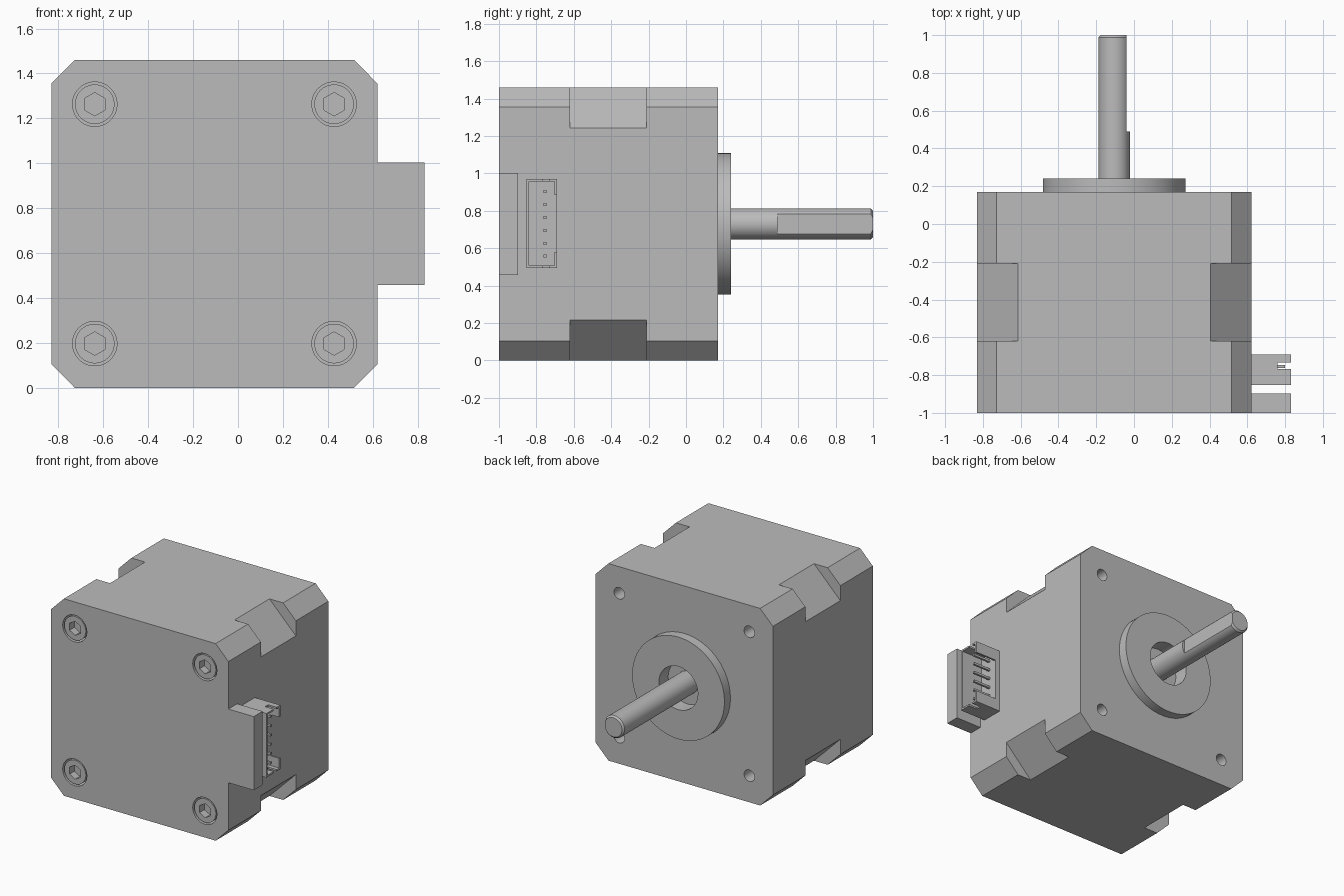
import bpy, bmesh, math
from mathutils import Matrix, Vector

if "Cube" in bpy.data.objects:
    bpy.data.objects.remove(bpy.data.objects["Cube"])

grey = bpy.data.materials.new("plain grey")
grey.use_nodes = True
grey.diffuse_color = (0.5, 0.5, 0.5, 1)
grey.node_tree.nodes["Principled BSDF"].inputs["Base Color"].default_value = (0.5, 0.5, 0.5, 1)

CX, CZ, HALF = -0.105, 0.73, 0.73      # motor axis and half width
FRONT, BACK = -1.0, 0.17
BOLT = 0.533                           # bolt offset from the axis
CORNERS = [(sx, sz) for sx in (-1, 1) for sz in (-1, 1)]


def finish(name, bm):
    bmesh.ops.recalc_face_normals(bm, faces=bm.faces)
    mesh = bpy.data.meshes.new(name)
    bm.to_mesh(mesh)
    bm.free()
    mesh.materials.append(grey)
    ob = bpy.data.objects.new(name, mesh)
    bpy.context.collection.objects.link(ob)
    return ob


def box(name, x0, x1, y0, y1, z0, z1):
    bm = bmesh.new()
    size = Matrix.Diagonal((x1 - x0, y1 - y0, z1 - z0, 1))
    centre = Matrix.Translation(((x0 + x1) / 2, (y0 + y1) / 2, (z0 + z1) / 2))
    bmesh.ops.create_cube(bm, size=1, matrix=centre @ size)
    return finish(name, bm)


def prism(name, outline, y0, y1):
    """Extrude an x-z outline along y."""
    bm = bmesh.new()
    face = bm.faces.new([bm.verts.new((x, y0, z)) for x, z in outline])
    new = bmesh.ops.extrude_face_region(bm, geom=[face])["geom"]
    moved = [v for v in new if isinstance(v, bmesh.types.BMVert)]
    bmesh.ops.translate(bm, verts=moved, vec=(0, y1 - y0, 0))
    return finish(name, bm)


def disc(name, x, z, r, y0, y1, sides=48):
    turn = [2 * math.pi * (i + 0.5) / sides for i in range(sides)]
    return prism(name, [(x + r * math.cos(a), z + r * math.sin(a)) for a in turn], y0, y1)


def cut(ob, cutter):
    cutter.hide_render = True
    mod = ob.modifiers.new("cut", "BOOLEAN")
    mod.operation, mod.solver, mod.object = "DIFFERENCE", "EXACT", cutter
    bpy.context.view_layer.objects.active = ob
    bpy.ops.object.modifier_apply(modifier=mod.name)
    bpy.data.objects.remove(cutter)


def smooth(ob):
    bpy.ops.object.select_all(action="DESELECT")
    ob.select_set(True)
    bpy.context.view_layer.objects.active = ob
    bpy.ops.object.shade_smooth_by_angle(angle=math.radians(30))


# Motor body with chamfered corners
c = HALF - 0.105
outline = [(HALF, -c), (HALF, c), (c, HALF), (-c, HALF),
           (-HALF, c), (-HALF, -c), (-c, -HALF), (c, -HALF)]
body = prism("motor_body", [(CX + x * 0.995, CZ + z) for x, z in outline], FRONT, BACK)

# Deeper corner cuts around the middle, bolt wells and rear bolt holes
for sx, sz in CORNERS:
    reach, deep = HALF + 0.3, HALF - 0.51
    tri = [(reach, reach), (reach, deep - 0.01), (deep - 0.01, reach)]
    cut(body, prism("corner_cutter", [(CX + sx * x, CZ + sz * z) for x, z in tri], -0.62, -0.21))
    bx, bz = CX + sx * BOLT, CZ + sz * BOLT
    cut(body, disc("well_cutter", bx, bz, 0.099, FRONT - 0.1, FRONT + 0.12))
    cut(body, disc("hole_cutter", bx, bz, 0.043, BACK - 0.15, BACK + 0.1, 32))
cut(body, disc("bearing_cutter", CX, CZ, 0.16, BACK - 0.04, BACK + 0.1))
smooth(body)

# Socket head bolts
for i, (sx, sz) in enumerate(CORNERS):
    bx, bz = CX + sx * BOLT, CZ + sz * BOLT
    bolt = disc(f"bolt_{i + 1}", bx, bz, 0.088, FRONT + 0.004, FRONT + 0.12)
    cut(bolt, disc("hex_cutter", bx, bz, 0.052, FRONT - 0.1, FRONT + 0.06, 6))
    smooth(bolt)

# Raised pilot ring on the back
ring = disc("pilot_ring", CX, CZ, 0.378, BACK, 0.24, 96)
cut(ring, disc("ring_cutter", CX, CZ, 0.16, 0, 1))
smooth(ring)

# Output shaft with bevelled tip and a flat on the left side
shaft = disc("shaft", CX, CZ, 0.083, BACK - 0.04, 1.0)
bm = bmesh.new()
bm.from_mesh(shaft.data)
tip = [e for e in bm.edges if all(v.co.y > 0.99 for v in e.verts)]
bmesh.ops.bevel(bm, geom=tip, offset=0.012, segments=1, affect="EDGES")
bm.to_mesh(shaft.data)
bm.free()
cut(shaft, box("flat_cutter", CX + 0.064, CX + 0.2, 0.49, 1.1, CZ - 0.2, CZ + 0.2))
smooth(shaft)

# Cover tab beside the connector
box("cover_tab", 0.6, 0.83, FRONT, -0.897, 0.457, 1.003)

# Connector housing, open outward and along its back wall
housing = box("connector_housing", 0.6, 0.83, -0.853, -0.69, 0.495, 0.97)
cut(housing, box("cavity_cutter", 0.66, 0.9, -0.84, -0.703, 0.508, 0.957))
cut(housing, box("side_cutter", 0.66, 0.9, -0.72, -0.6, 0.58, 0.885))
cut(housing, box("slot_cutter", 0.76, 0.9, -0.768, -0.732, 0.4, 1.1))

# Row of connector pins
for i in range(6):
    z = CZ + (i - 2.5) * 0.069
    box(f"pin_{i + 1}", 0.65, 0.8, -0.763, -0.747, z - 0.008, z + 0.008)
